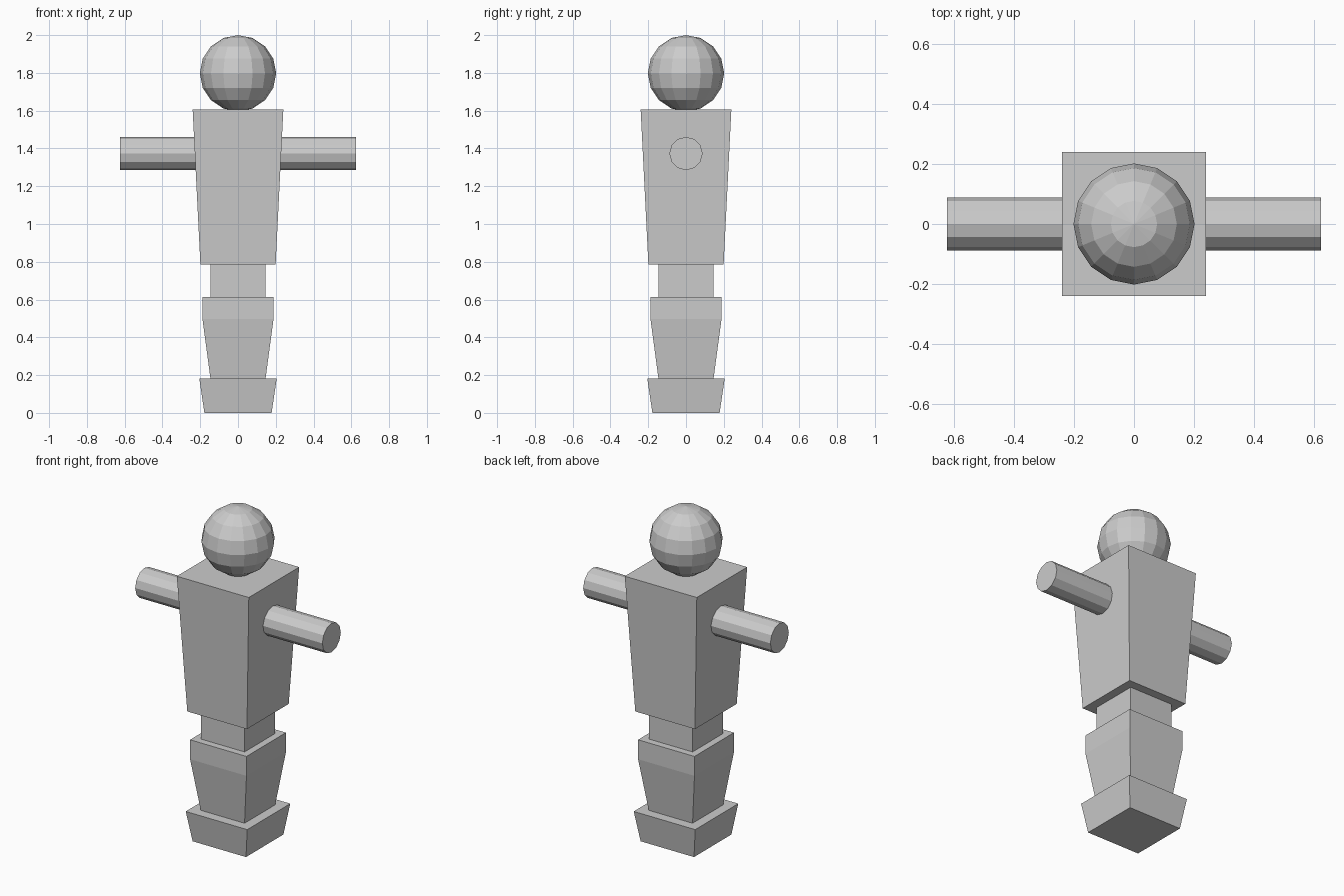
import bpy, bmesh, math

if "Cube" in bpy.data.objects:
    bpy.data.objects.remove(bpy.data.objects["Cube"])


def add_object(name, bm):
    bmesh.ops.recalc_face_normals(bm, faces=bm.faces)
    mesh = bpy.data.meshes.new(name)
    bm.to_mesh(mesh)
    bm.free()
    obj = bpy.data.objects.new(name, mesh)
    bpy.context.collection.objects.link(obj)
    return obj


def square_stack(name, profile):
    """Loft square sections given as (half width, height), capped at both ends."""
    bm = bmesh.new()
    corners = [(-1, -1), (1, -1), (1, 1), (-1, 1)]
    rings = [[bm.verts.new((sx * w, sy * w, z)) for sx, sy in corners]
             for w, z in profile]
    for low, high in zip(rings, rings[1:]):
        for i in range(4):
            j = (i + 1) % 4
            bm.faces.new((low[i], low[j], high[j], high[i]))
    bm.faces.new(rings[0][::-1])
    bm.faces.new(rings[-1])
    return add_object(name, bm)


# Body: foot block, tapered legs, waist and flared torso in one stepped form
square_stack("body", [
    (0.178, 0.0), (0.205, 0.183),     # foot
    (0.146, 0.183), (0.188, 0.496),   # legs
    (0.188, 0.613),
    (0.146, 0.613), (0.146, 0.785),   # waist
    (0.199, 0.785), (0.24, 1.605),    # torso
])

# Arms: one straight twelve-sided rod through the torso
bpy.ops.mesh.primitive_cylinder_add(
    vertices=12, radius=0.088, depth=1.248,
    location=(0, 0, 1.373), rotation=(0, math.pi / 2, 0))
bpy.context.object.name = "arms"

# Head: faceted ball
bpy.ops.mesh.primitive_uv_sphere_add(
    segments=16, ring_count=8, radius=0.202, location=(0, 0, 1.798))
bpy.context.object.name = "head"
